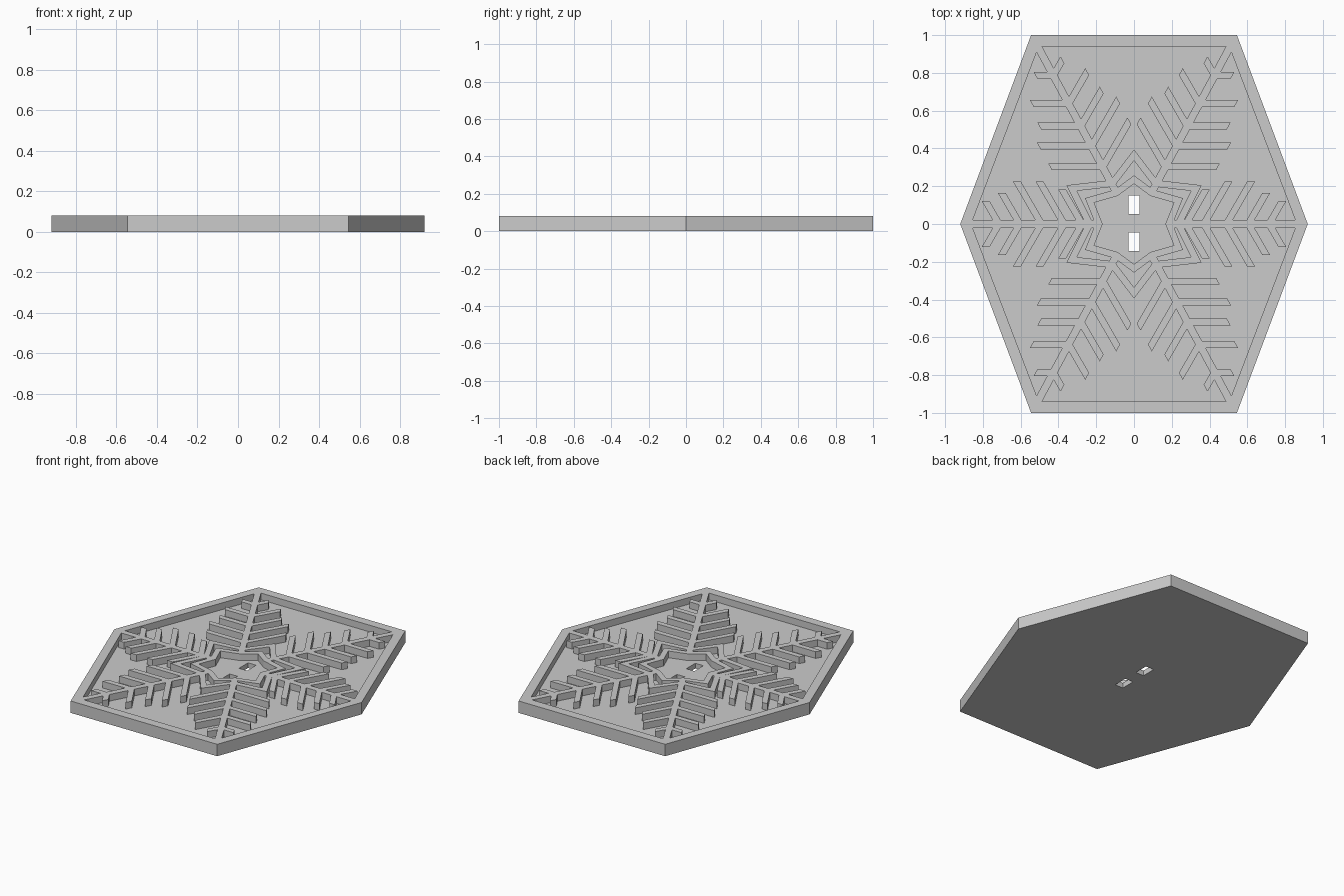
import bpy
import math
from mathutils import Vector
from mathutils.geometry import delaunay_2d_cdt

cube = bpy.data.objects.get("Cube")
if cube:
    bpy.data.objects.remove(cube, do_unlink=True)

TOP, FLOOR = 0.08, 0.035
ARM_HALF, TWIG_HALF, RING_HALF = 0.02, 0.018, 0.018

grey = bpy.data.materials.new("light grey")
grey.use_nodes = True
grey.diffuse_color = (0.6, 0.6, 0.6, 1)
grey.node_tree.nodes["Principled BSDF"].inputs["Base Color"].default_value = (0.6, 0.6, 0.6, 1)


def ccw(poly):
    """Order a polygon anticlockwise."""
    area = sum(a.cross(b) for a, b in zip(poly, poly[1:] + poly[:1]))
    return poly if area > 0 else poly[::-1]


def prism(name, polys, holes, z0, z1, bottom):
    """Merge flat polygons, cut the holes and raise them into one solid."""
    points, loops = [], []
    for poly in polys + holes:
        loops.append(list(range(len(points), len(points) + len(poly))))
        points += ccw(poly)
    flat, _, tris, _, _, owners = delaunay_2d_cdt(points, [], loops, 0, 1e-5)
    kept = [list(t) for t, own in zip(tris, owners)
            if own and max(own) < len(polys)]
    n = len(flat)
    verts = [(p.x, p.y, z) for z in (z0, z1) for p in flat]
    faces = [[i + n for i in t] for t in kept]
    if bottom:
        faces += [t[::-1] for t in kept]
    # walls stand on every outline edge
    sides = {(a, b) for t in kept for a, b in zip(t, t[1:] + t[:1])}
    faces += [[a, b, b + n, a + n] for a, b in sides if (b, a) not in sides]
    mesh = bpy.data.meshes.new(name)
    mesh.from_pydata(verts, [], faces)
    mesh.validate()
    mesh.materials.append(grey)
    obj = bpy.data.objects.new(name, mesh)
    bpy.context.collection.objects.link(obj)
    return obj


def strip(a, b, half):
    """Straight bar between two points."""
    d = (b - a).normalized()
    side = Vector((-d.y, d.x)) * half
    return [a - side, b - side, b + side, a + side]


def twig(base, angle, length, along):
    """Side branch whose ends are cut parallel to its arm."""
    d = Vector((math.cos(angle), math.sin(angle)))
    cut = along * TWIG_HALF / abs(along.cross(d))
    tip = base + d * length
    return [base - cut, tip - cut, tip + cut, base + cut]


def mirrored(poly, sx, sy):
    return [Vector((p.x * sx, p.y * sy)) for p in poly]


def hexagon(side_x, corner_x, corner_y):
    return [Vector(p) for p in ((side_x, 0), (corner_x, corner_y), (-corner_x, corner_y),
                                (-side_x, 0), (-corner_x, -corner_y), (corner_x, -corner_y))]


# base plate with two threading slots
outer = hexagon(0.92, 0.545, 1.0)
slots = [[Vector((x, y + s * 0.048)) for x, s in ((-0.03, -1), (0.03, -1), (0.03, 1), (-0.03, 1))]
         for y in (0.102, -0.094)]
prism("base_plate", [outer], slots, 0, FLOOR, True)

# raised border
inner = hexagon(0.862, 0.504, 0.94)
relief = []
for i in range(6):
    j = (i + 1) % 6
    relief.append([outer[i], outer[j], inner[j], inner[i]])

# horizontal and diagonal arms: start, end, twig angles, (distance, length) pairs
arms = [
    (Vector((0.185, 0)), Vector((0.88, 0)), (60, -60),
     ((0.715, 0.14), (0.605, 0.19), (0.49, 0.26), (0.37, 0.26), (0.275, 0.21))),
    (Vector((0.095, 0.17)), Vector((0.515, 0.95)), (0, 120),
     ((0.895, 0.095), (0.725, 0.195), (0.59, 0.22), (0.47, 0.28), (0.345, 0.28))),
]
for start, end, angles, twigs in arms:
    along = end.normalized()
    parts = [strip(start, end, ARM_HALF)]
    for dist, length in twigs:
        parts += [twig(along * dist, math.radians(a), length, along) for a in angles]
    for sx in (1, -1):
        for sy in ((1, -1) if end.y else (1,)):
            relief += [mirrored(p, sx, sy) for p in parts]


# zigzag star rings around the open centre
def star_ring(arm_x, point, valley, top_y):
    quarter = [Vector(p) for p in ((arm_x, 0), point, valley, (0, top_y))]
    half = quarter + mirrored(quarter[-2::-1], -1, 1)
    path = half + mirrored(half[-2:0:-1], 1, -1)
    count = len(path)
    offsets = []
    for i, p in enumerate(path):
        d0 = (p - path[i - 1]).normalized()
        d1 = (path[(i + 1) % count] - p).normalized()
        m = Vector((-d0.y - d1.y, d0.x + d1.x)).normalized()
        offsets.append(m * RING_HALF / m.dot(Vector((-d0.y, d0.x))))
    for i in range(count):
        j = (i + 1) % count
        relief.append([path[i] - offsets[i], path[j] - offsets[j],
                       path[j] + offsets[j], path[i] + offsets[i]])


star_ring(0.185, (0.235, 0.125), (0.095, 0.165), 0.235)
star_ring(0.235, (0.33, 0.19), (0.115, 0.215), 0.365)

prism("snowflake_relief", relief, [], FLOOR, TOP, False)
